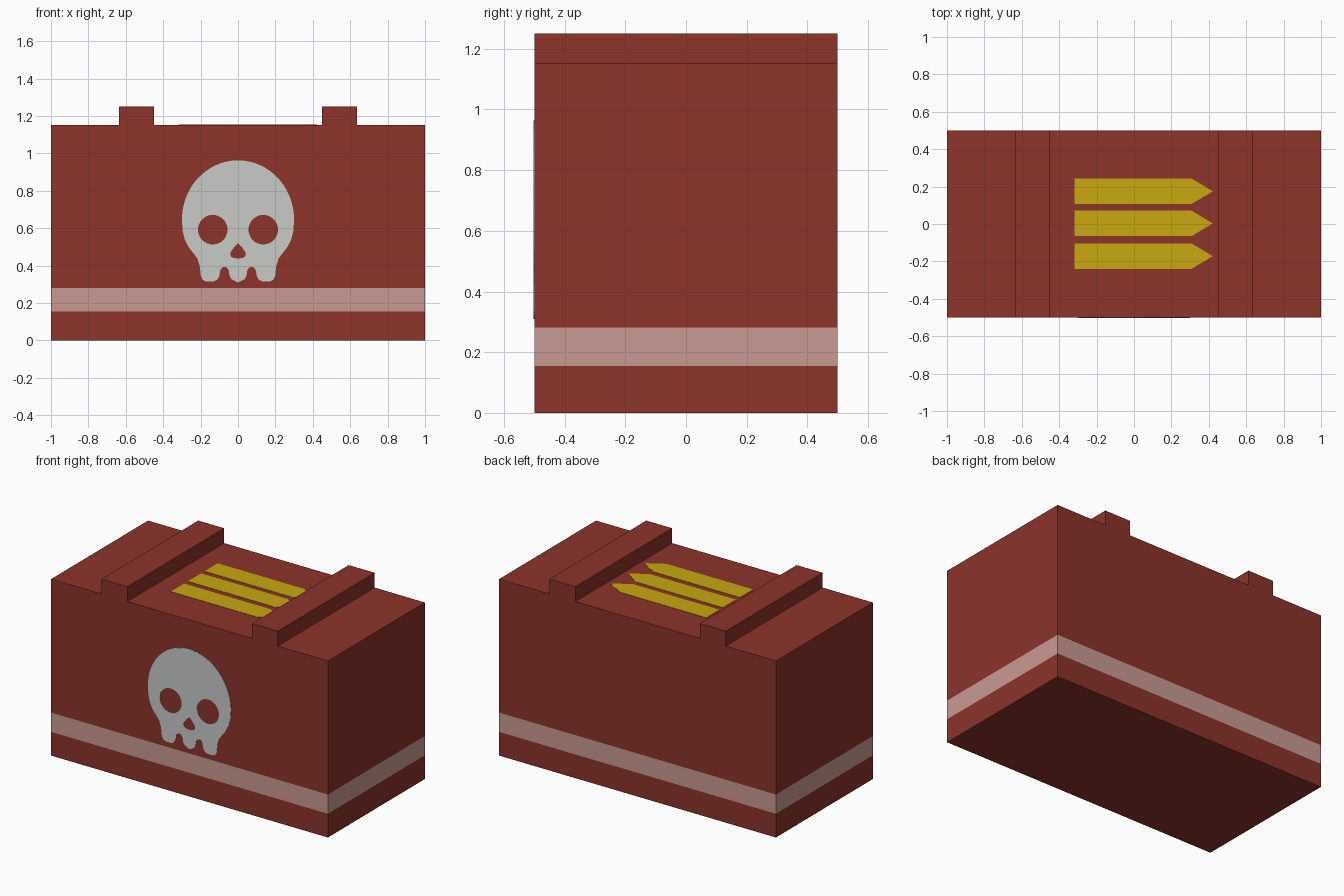
import bpy, bmesh, math
from mathutils import Matrix

if "Cube" in bpy.data.objects:
    bpy.data.objects.remove(bpy.data.objects["Cube"])

HALF_DEPTH = 0.5
LID_Z, RIB_Z = 1.153, 1.25
STRIPE = (0.155, 0.281)


def material(name, rgb):
    m = bpy.data.materials.new(name)
    m.diffuse_color = (*rgb, 1)
    m.use_nodes = True
    m.node_tree.nodes["Principled BSDF"].inputs["Base Color"].default_value = m.diffuse_color
    return m


red = material("dark red", (0.262, 0.033, 0.024))
pink = material("pale pink", (0.584, 0.323, 0.287))
white = material("bone white", (0.578, 0.597, 0.584))
yellow = material("yellow", (0.578, 0.392, 0.005))


def add_object(name, mesh):
    ob = bpy.data.objects.new(name, mesh)
    bpy.context.collection.objects.link(ob)
    return ob


def plate(name, outlines, mat, matrix):
    """Thin flat plate from closed outlines; inner outlines become holes."""
    cu = bpy.data.curves.new(name + "_curve", 'CURVE')
    cu.dimensions, cu.fill_mode, cu.extrude = '2D', 'BOTH', 0.002
    for pts in outlines:
        sp = cu.splines.new('POLY')
        sp.points.add(len(pts) - 1)
        for p, (x, y) in zip(sp.points, pts):
            p.co = (x, y, 0, 1)
        sp.use_cyclic_u = True
    tmp = add_object(name + "_tmp", cu)
    bpy.context.view_layer.update()
    dg = bpy.context.evaluated_depsgraph_get()
    mesh = bpy.data.meshes.new_from_object(tmp.evaluated_get(dg))
    bpy.data.objects.remove(tmp)
    bpy.data.curves.remove(cu)
    mesh.transform(matrix)
    mesh.materials.clear()
    mesh.materials.append(mat)
    return add_object(name, mesh)


def mirrored(half):
    """Close a right-hand half outline that starts and ends on x = 0."""
    return half + [(-x, y) for x, y in reversed(half[1:-1])]


# Crate: front profile with two lid ribs, extruded through the depth
half = [(1, 0), (1, LID_Z), (0.637, LID_Z), (0.637, RIB_Z), (0.45, RIB_Z), (0.45, LID_Z)]
profile = half + [(-x, z) for x, z in reversed(half)]
bm = bmesh.new()
face = bm.faces.new([bm.verts.new((x, -HALF_DEPTH, z)) for x, z in profile])
ext = bmesh.ops.extrude_face_region(bm, geom=[face])
bmesh.ops.translate(bm, vec=(0, 2 * HALF_DEPTH, 0),
                    verts=[v for v in ext["geom"] if isinstance(v, bmesh.types.BMVert)])

# Stripe band: cut round the crate and coloured by height
for z in STRIPE:
    bmesh.ops.bisect_plane(bm, geom=bm.verts[:] + bm.edges[:] + bm.faces[:],
                           plane_co=(0, 0, z), plane_no=(0, 0, 1))
bmesh.ops.recalc_face_normals(bm, faces=bm.faces[:])
for f in bm.faces:
    f.material_index = int(STRIPE[0] < f.calc_center_median().z < STRIPE[1])
mesh = bpy.data.meshes.new("crate")
bm.to_mesh(mesh)
bm.free()
mesh.materials.append(red)
mesh.materials.append(pink)
add_object("crate", mesh)

# Skull emblem on the front: domed cranium, jaw with teeth, eye and nose holes
dome = [(0.30 * math.sin(a), 0.645 + 0.318 * math.cos(a))
        for a in (math.pi / 2 * i / 16 for i in range(17))]
jaw = [(0.296, 0.585), (0.285, 0.54), (0.267, 0.503), (0.24, 0.468), (0.218, 0.44),
       (0.205, 0.40), (0.199, 0.345), (0.19, 0.325), (0.17, 0.315), (0.13, 0.315),
       (0.11, 0.325), (0.10, 0.345), (0.095, 0.375), (0.085, 0.39), (0.073, 0.394),
       (0.06, 0.39), (0.05, 0.375), (0.045, 0.345), (0.035, 0.327), (0, 0.31)]
nose = mirrored([(0, 0.52), (0.018, 0.502), (0.038, 0.475), (0.042, 0.46),
                 (0.036, 0.447), (0.02, 0.44), (0, 0.438)])
eyes = [[(cx + 0.079 * math.cos(math.tau * i / 32), 0.592 + 0.079 * math.sin(math.tau * i / 32))
         for i in range(32)] for cx in (-0.135, 0.135)]
plate("skull_emblem", [mirrored(dome + jaw), nose] + eyes, white,
      Matrix.Translation((0, -HALF_DEPTH, 0)) @ Matrix.Rotation(math.pi / 2, 4, 'X'))

# Three pointed cartridge markings on the lid
for i, cy in enumerate((-0.172, 0.003, 0.175)):
    h = 0.068
    plate(f"cartridge_marking_{i + 1}",
          [[(-0.317, cy - h), (0.308, cy - h), (0.422, cy), (0.308, cy + h), (-0.317, cy + h)]],
          yellow, Matrix.Translation((0, 0, LID_Z)))
